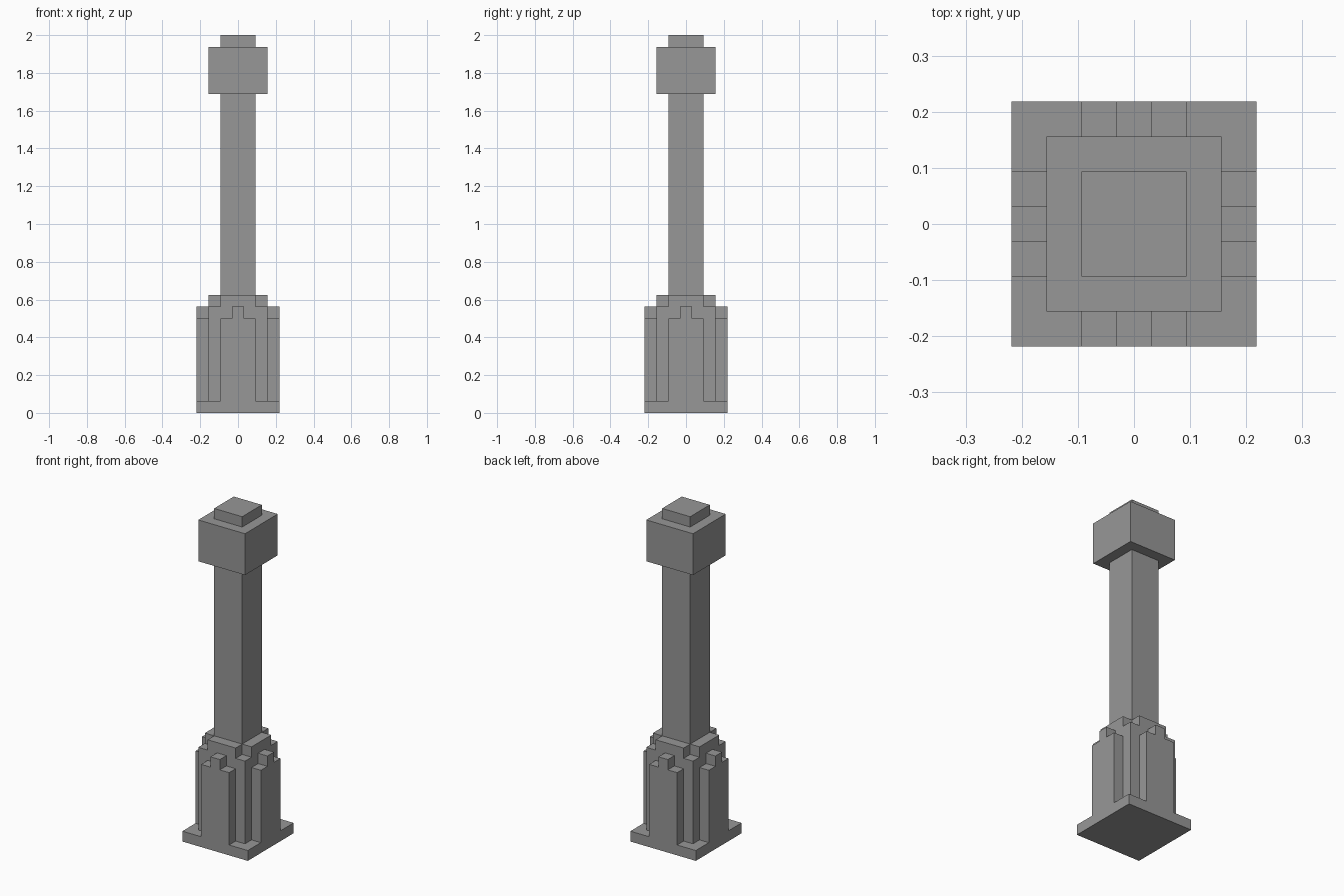
import bpy
import bmesh
from math import pi
from mathutils import Matrix, Vector

U = 1 / 16  # block unit: every dimension is a multiple of it

if "Cube" in bpy.data.objects:
    bpy.data.objects.remove(bpy.data.objects["Cube"], do_unlink=True)

stone = bpy.data.materials.new("grey stone")
stone.use_nodes = True
stone.diffuse_color = (0.31, 0.31, 0.31, 1)
stone.node_tree.nodes["Principled BSDF"].inputs["Base Color"].default_value = stone.diffuse_color


def prism(name, outline, sweep, turn=0):
    """Extrude an outline (in block units) along sweep, then turn it about z."""
    bm = bmesh.new()
    face = bm.faces.new([bm.verts.new(Vector(p) * U) for p in outline])
    ext = bmesh.ops.extrude_face_region(bm, geom=[face], use_keep_orig=True)
    moved = [g for g in ext["geom"] if isinstance(g, bmesh.types.BMVert)]
    bmesh.ops.translate(bm, verts=moved, vec=Vector(sweep) * U)
    bmesh.ops.rotate(bm, verts=bm.verts, matrix=Matrix.Rotation(turn, 3, "Z"))
    bmesh.ops.recalc_face_normals(bm, faces=bm.faces)
    mesh = bpy.data.meshes.new(name)
    bm.to_mesh(mesh)
    bm.free()
    mesh.materials.append(stone)
    obj = bpy.data.objects.new(name, mesh)
    bpy.context.collection.objects.link(obj)
    return obj


def block(name, width, bottom, top):
    """Square block centred on the axis."""
    h = width / 2
    corners = [(-h, -h, bottom), (h, -h, bottom), (h, h, bottom), (-h, h, bottom)]
    return prism(name, corners, (0, 0, top - bottom))


# Stacked square blocks
block("base_plinth", 7, 0, 1)
block("pedestal_core", 5, 1, 9)
block("shaft", 3, 10, 27)
block("head", 5, 27, 31)
block("cap", 3, 31, 32)

# Cross-shaped collar with its corners notched out
a, b = 1.5, 2.5
cross = [(-a, -b), (a, -b), (a, -a), (b, -a), (b, a), (a, a),
         (a, b), (-a, b), (-a, a), (-b, a), (-b, -a), (-a, -a)]
prism("collar", [(x, y, 9) for x, y in cross], (0, 0, 1))

# Stepped buttress panel on each of the four sides
half = [(a, 1), (a, 8), (0.5, 8), (0.5, 9)]
stepped = half + [(-x, z) for x, z in reversed(half)]
for i, side in enumerate(("front", "left", "back", "right")):
    prism(side + "_buttress", [(x, -3.5, z) for x, z in stepped], (0, 1, 0), i * pi / 2)
